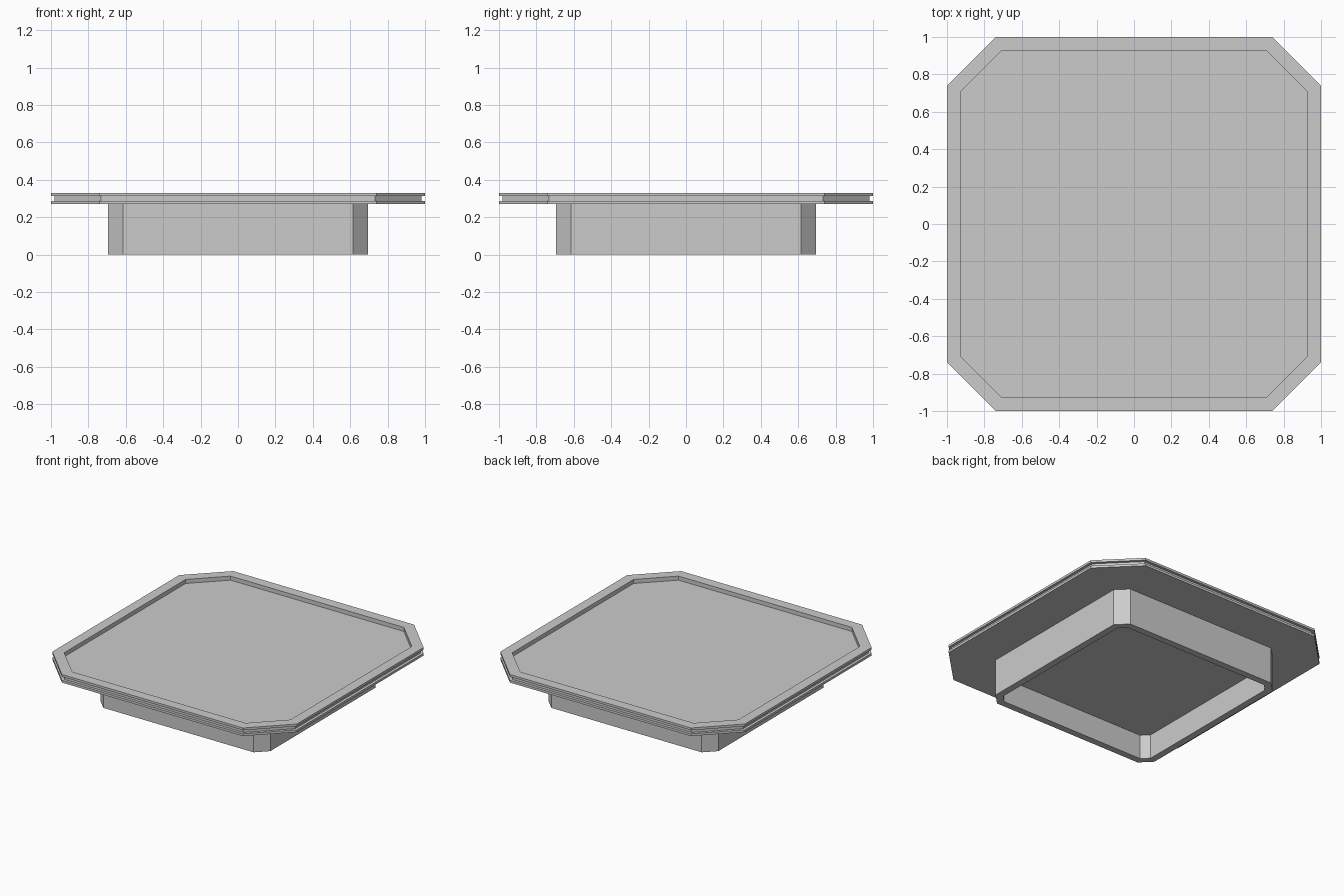
import bpy
import bmesh
import math

# Remove the default cube
cube = bpy.data.objects.get("Cube")
if cube:
    bpy.data.objects.remove(cube, do_unlink=True)

# Single grey material
grey = bpy.data.materials.new("plain grey")
grey.use_nodes = True
colour = (0.6, 0.6, 0.6, 1)
grey.diffuse_color = colour
grey.node_tree.nodes["Principled BSDF"].inputs["Base Color"].default_value = colour


def octagon(half, corner):
    """Square outline with chamfered corners, anticlockwise."""
    c = half - corner
    return [(half, -c), (half, c), (c, half), (-c, half),
            (-half, c), (-half, -c), (-c, -half), (c, -half)]


def stepped_part(name, half, corner, profile):
    """Skin a chamfered square through (inset, height) steps and cap both ends."""
    bm = bmesh.new()
    shrink = 2 - math.sqrt(2)  # keeps the wall width even around the chamfers
    rings = []
    for inset, z in profile:
        outline = octagon(half - inset, corner - inset * shrink)
        rings.append([bm.verts.new((x, y, z)) for x, y in outline])
    for a, b in zip(rings, rings[1:]):
        for i in range(8):
            j = (i + 1) % 8
            bm.faces.new((a[i], a[j], b[j], b[i]))
    bm.faces.new(rings[0])
    bm.faces.new(rings[-1])
    bmesh.ops.recalc_face_normals(bm, faces=bm.faces)
    mesh = bpy.data.meshes.new(name)
    bm.to_mesh(mesh)
    bm.free()
    mesh.materials.append(grey)
    obj = bpy.data.objects.new(name, mesh)
    bpy.context.collection.objects.link(obj)
    return obj


# Top tray: bottom lip, edge groove, top lip, recessed floor
stepped_part("top_tray", 1.0, 0.26, [
    (0, 0.27), (0, 0.287), (0.02, 0.287), (0.02, 0.313),
    (0, 0.313), (0, 0.33), (0.075, 0.33), (0.075, 0.30)])

# Base: outer wall reaching into the tray, hollow underneath
stepped_part("hollow_base", 0.695, 0.08, [
    (0, 0.28), (0, 0), (0.05, 0), (0.05, 0.18)])
